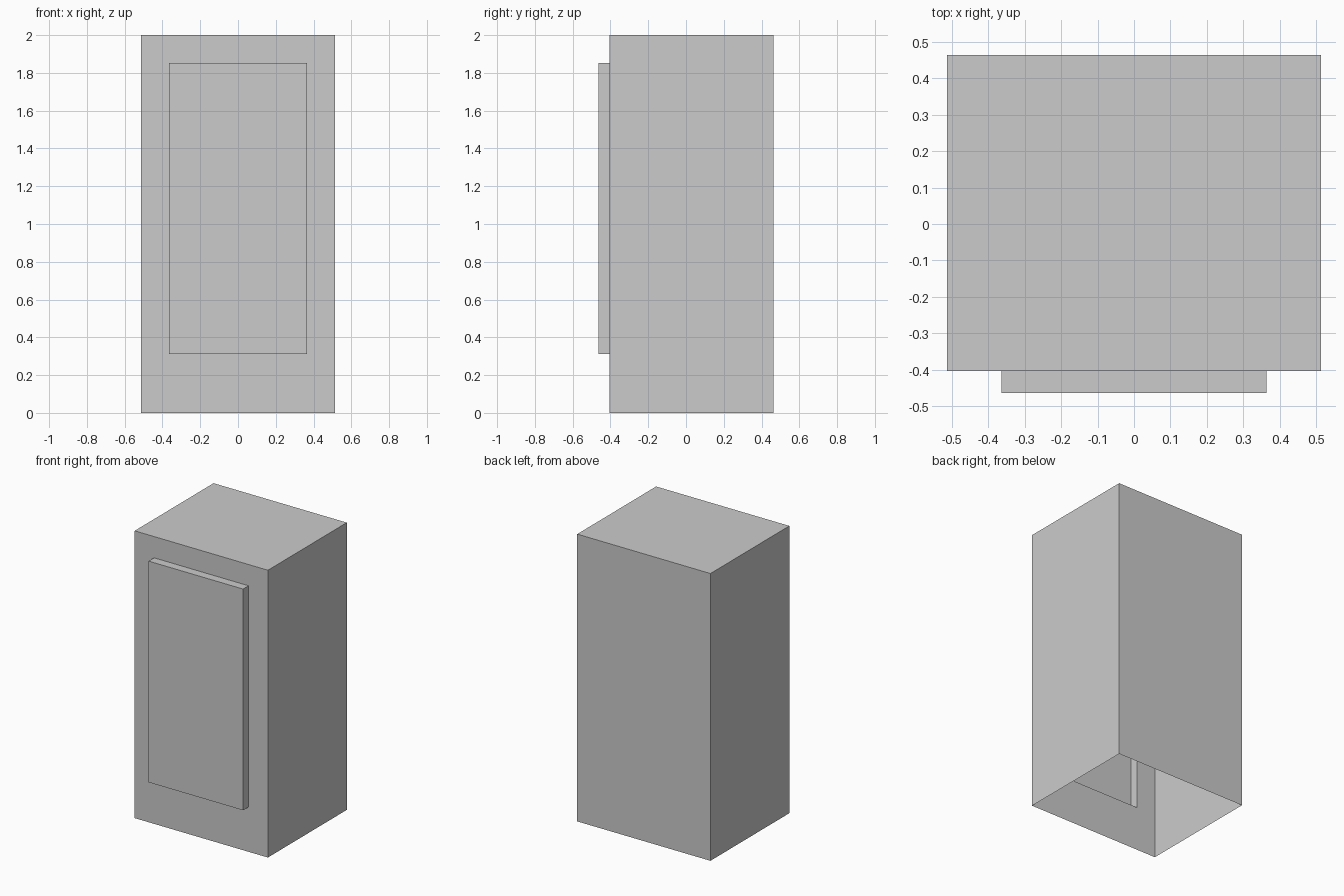
import bpy, bmesh

if "Cube" in bpy.data.objects:
    bpy.data.objects.remove(bpy.data.objects["Cube"])

# Overall sizes
HALF_W, FRONT, BACK, HEIGHT = 0.513, -0.404, 0.464, 2.0
PANEL_HALF_W, PANEL_LOW, PANEL_HIGH, PANEL_OUT = 0.364, 0.312, 1.852, 0.06

bm = bmesh.new()

# Cabinet shell: a box standing on z = 0
bmesh.ops.create_cube(bm, size=1)
for v in bm.verts:
    v.co.x *= 2 * HALF_W
    v.co.y = BACK if v.co.y > 0 else FRONT
    v.co.z = HEIGHT if v.co.z > 0 else 0.0
bm.normal_update()
bottom = next(f for f in bm.faces if f.normal.z < -0.9)
front = next(f for f in bm.faces if f.normal.y < -0.9)

# Front panel: inset the front face, fit it to the panel outline, push it out
bmesh.ops.inset_region(bm, faces=[front], thickness=0.1)
for v in front.verts:
    v.co.x = PANEL_HALF_W if v.co.x > 0 else -PANEL_HALF_W
    v.co.z = PANEL_HIGH if v.co.z > HEIGHT / 2 else PANEL_LOW
panel = bmesh.ops.extrude_discrete_faces(bm, faces=[front])["faces"][0]
bmesh.ops.translate(bm, verts=panel.verts, vec=(0, -PANEL_OUT, 0))

# Open underside
bmesh.ops.delete(bm, geom=[bottom], context="FACES_ONLY")
bm.normal_update()

mesh = bpy.data.meshes.new("cabinet_shell")
bm.to_mesh(mesh)
bm.free()
bpy.context.collection.objects.link(bpy.data.objects.new("cabinet_shell", mesh))
